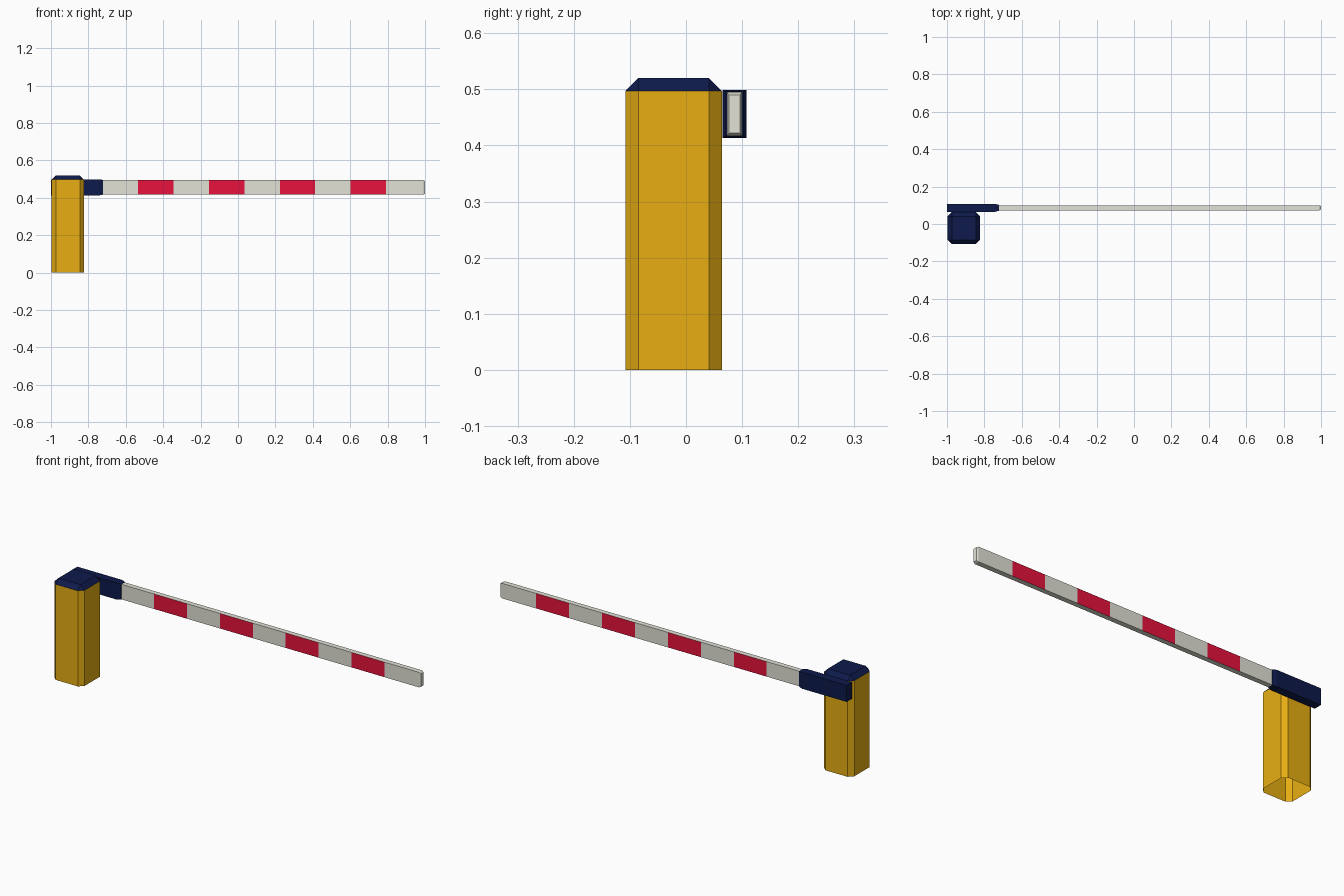
import bpy

if "Cube" in bpy.data.objects:
    bpy.data.objects.remove(bpy.data.objects["Cube"])


def material(name, rgb):
    m = bpy.data.materials.new(name)
    m.diffuse_color = (*rgb, 1)
    m.use_nodes = True
    m.node_tree.nodes["Principled BSDF"].inputs["Base Color"].default_value = m.diffuse_color
    return m


YELLOW = material("yellow", (0.8, 0.42, 0.006))
NAVY = material("navy", (0.004, 0.01, 0.07))
WHITE = material("white", (0.76, 0.76, 0.68))
RED = material("red", (0.8, 0.006, 0.045))


def loft(name, rings, mats, caps):
    """Skin equal-length rings; caps = (first, last) closed or open."""
    n = len(rings[0])
    verts = [p for r in rings for p in r]
    faces = [(i * n + j, i * n + (j + 1) % n, (i + 1) * n + (j + 1) % n, (i + 1) * n + j)
             for i in range(len(rings) - 1) for j in range(n)]
    if caps[0]:
        faces.append(tuple(reversed(range(n))))
    if caps[1]:
        faces.append(tuple(range(len(verts) - n, len(verts))))
    mesh = bpy.data.meshes.new(name)
    mesh.from_pydata(verts, [], faces)
    for m in mats:
        mesh.materials.append(m)
    ob = bpy.data.objects.new(name, mesh)
    bpy.context.collection.objects.link(ob)
    return ob


def section(x, y0, y1, z0, z1):
    """Rectangle across x: bottom, back, top, front sides in order."""
    return [(x, y0, z0), (x, y1, z0), (x, y1, z1), (x, y0, z1)]


# Post: chamfered square tube, open underneath
X0, X1, Y0, Y1, C = -0.997, -0.823, -0.108, 0.064, 0.023
outline = [(X0 + C, Y0), (X1 - C, Y0), (X1, Y0 + C), (X1, Y1 - C),
           (X1 - C, Y1), (X0 + C, Y1), (X0, Y1 - C), (X0, Y0 + C)]
loft("post", [[(x, y, z) for x, y in outline] for z in (0, 0.497)], [YELLOW], (False, False))

# Cap: octagonal rim sloping in to a rectangular top
rim = [(x, y, 0.497) for x, y in outline]
inner = [(X0 + C, Y0 + C), (X1 - C, Y0 + C), (X1 - C, Y1 - C), (X0 + C, Y1 - C)]
verts = rim + [(x, y, 0.52) for x, y in inner]
faces = [(8, 9, 10, 11)]
for k in range(4):
    a, b, t, u = 2 * k, 2 * k + 1, 8 + k, 8 + (k + 1) % 4
    faces += [(a, b, u, t), (b, (b + 1) % 8, u)]
mesh = bpy.data.meshes.new("post_cap")
mesh.from_pydata(verts, [], faces)
mesh.materials.append(NAVY)
bpy.context.collection.objects.link(bpy.data.objects.new("post_cap", mesh))

# Bracket: sleeve holding the arm, tapered at its mouth
loft("arm_bracket", [section(-1.0, 0.065, 0.108, 0.413, 0.499),
                     section(-0.742, 0.065, 0.108, 0.413, 0.499),
                     section(-0.722, 0.071, 0.102, 0.417, 0.496)], [NAVY], (True, True))

# Arm: striped bar with a bevelled tip
xs = [-0.724 + 0.1895 * i for i in range(9)] + [0.99]
rings = [section(x, 0.073, 0.1, 0.417, 0.495) for x in xs]
rings.append(section(1.0, 0.077, 0.096, 0.422, 0.49))
arm = loft("barrier_arm", rings, [WHITE, RED], (True, True))
# Red stripes on the front and back faces of every second segment
for seg in (1, 3, 5, 7):
    for side in (1, 3):
        arm.data.polygons[seg * 4 + side].material_index = 1
